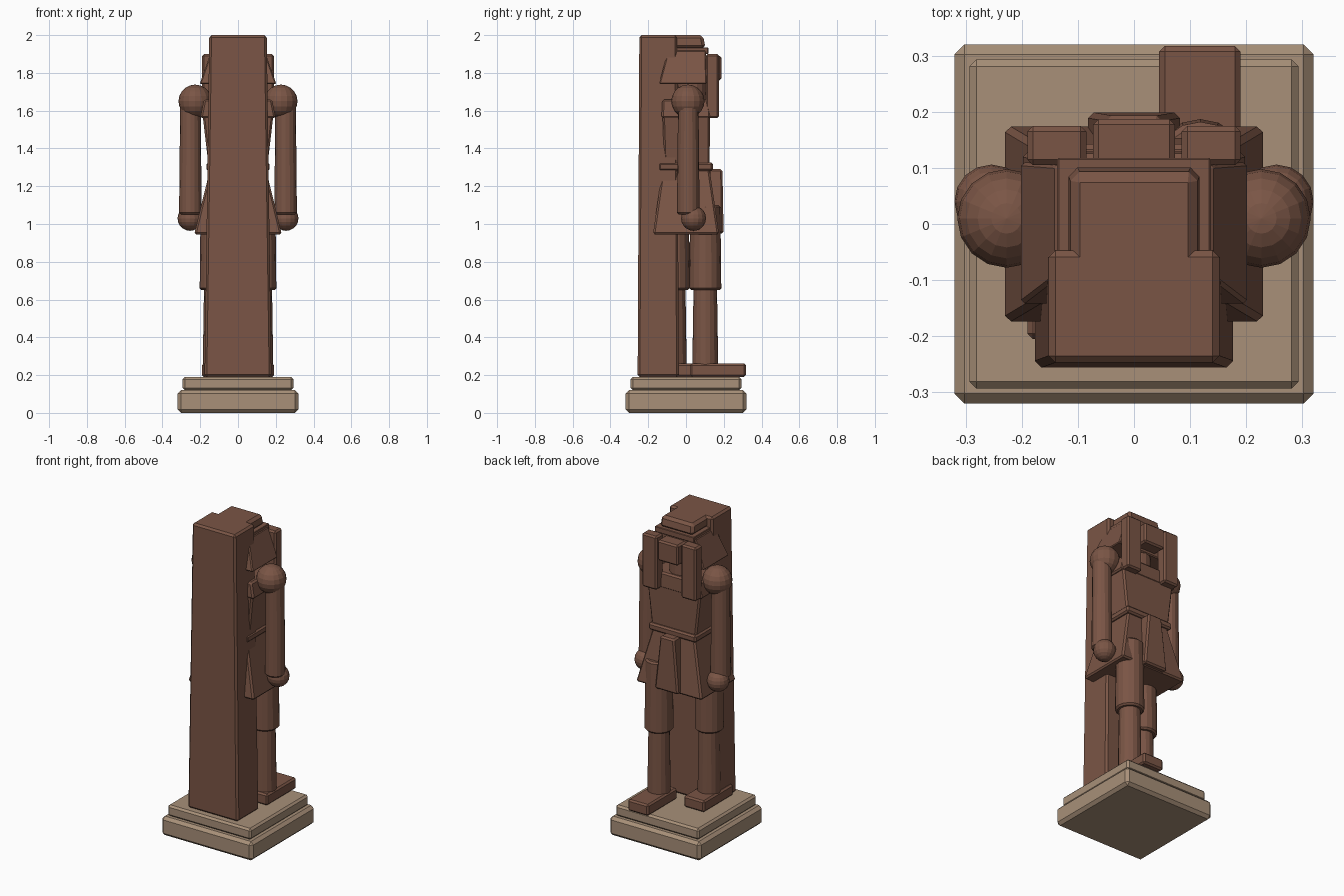
import bpy, bmesh, math

if "Cube" in bpy.data.objects:
    bpy.data.objects.remove(bpy.data.objects["Cube"])


def material(name, rgb):
    m = bpy.data.materials.new(name)
    m.diffuse_color = (*rgb, 1)
    m.use_nodes = True
    m.node_tree.nodes["Principled BSDF"].inputs["Base Color"].default_value = m.diffuse_color
    return m


BROWN = material("brown wood", (0.195, 0.091, 0.060))
STONE = material("tan stone", (0.392, 0.279, 0.190))


def finish(name, bm, mat, bevel):
    me = bpy.data.meshes.new(name)
    bm.normal_update()
    bm.to_mesh(me)
    bm.free()
    me.materials.append(mat)
    ob = bpy.data.objects.new(name, me)
    bpy.context.collection.objects.link(ob)
    if bevel:
        b = ob.modifiers.new("soft edge", 'BEVEL')
        b.width, b.segments, b.limit_method = bevel, 1, 'ANGLE'
        b.angle_limit = math.radians(40)
    return ob


def block(name, z0, z1, low, high=None, mat=BROWN, bevel=0.01):
    """Tapered box: low and high are (x0, x1, y0, y1) at z0 and z1."""
    high = high or low
    bm = bmesh.new()
    bmesh.ops.create_cube(bm, size=1)
    for v in bm.verts:
        r = high if v.co.z > 0 else low
        v.co = (r[v.co.x > 0], r[2 + (v.co.y > 0)], z1 if v.co.z > 0 else z0)
    return finish(name, bm, mat, bevel)


def column(name, x, y, z0, z1, r0, r1, bevel=0.01, sides=16):
    bm = bmesh.new()
    bmesh.ops.create_cone(bm, cap_ends=True, segments=sides, radius1=r0,
                          radius2=r1, depth=z1 - z0)
    bmesh.ops.translate(bm, verts=bm.verts, vec=(x, y, (z0 + z1) / 2))
    return finish(name, bm, BROWN, bevel)


def ball(name, x, y, z, r):
    bm = bmesh.new()
    bmesh.ops.create_uvsphere(bm, u_segments=16, v_segments=10, radius=r)
    bmesh.ops.translate(bm, verts=bm.verts, vec=(x, y, z))
    return finish(name, bm, BROWN, 0)


# Stepped base and back pillar
block("base_lower", 0, 0.12, (-.32, .32, -.32, .32), mat=STONE, bevel=0.018)
block("base_upper", 0.12, 0.19, (-.293, .293, -.293, .293), mat=STONE, bevel=0.012)
block("back_pillar", 0.19, 2.0, (-.177, .177, -.256, -.038),
      (-.152, .152, -.247, -.047), bevel=0.012)

# Kilt, belt, apron and torso
block("kilt", 0.945, 1.29, (-.232, .232, -.175, .175), (-.148, .148, -.125, .125))
block("apron", 0.95, 1.29, (-.083, .083, .12, .199), (-.049, .049, .12, .193))
block("belt", 1.28, 1.325, (-.167, .167, -.146, .143))
block("torso", 1.30, 1.60, (-.155, .155, -.115, .125), (-.19, .19, -.125, .127))
block("collar", 1.56, 1.66, (-.2, .2, -.13, .13), (-.18, .18, -.125, .125))
column("neck", 0, .03, 1.62, 1.80, .08, .075, 0)

# Head and headdress
block("face", 1.76, 1.89, (-.073, .073, 0, .187))
block("headdress", 1.74, 1.92, (-.203, .203, -.143, .11), (-.14, .14, -.095, .105), bevel=0.006)
block("headband", 1.90, 1.935, (-.137, .137, -.06, .118), bevel=0.003)
block("headdress_top", 1.93, 2.0, (-.118, .118, -.08, .104),
      (-.112, .112, -.08, .09), bevel=0.016)

# Paired parts: lappets, arms and legs, right leg striding forward
for side, s in (("left", -1), ("right", 1)):
    xs = sorted((s * .085, s * .19))
    block(side + "_lappet", 1.56, 1.90, (*xs, .105, .175))
    ball(side + "_shoulder", s * .227, .01, 1.65, .088)
    column(side + "_arm", s * .252, .012, 1.05, 1.65, .060, .054)
    ball(side + "_fist", s * .254, .04, 1.03, .066)
    y = .102 if s > 0 else -.065
    column(side + "_thigh", s * .118, y, .65, 1.10, .085, .080)
    column(side + "_calf", s * .118, y, .22, .67, .069, .062, 0)
    toe = .317 if s > 0 else .09
    block(side + "_foot", .19, .262, (*sorted((s * .045, s * .19)), toe - .295, toe))
